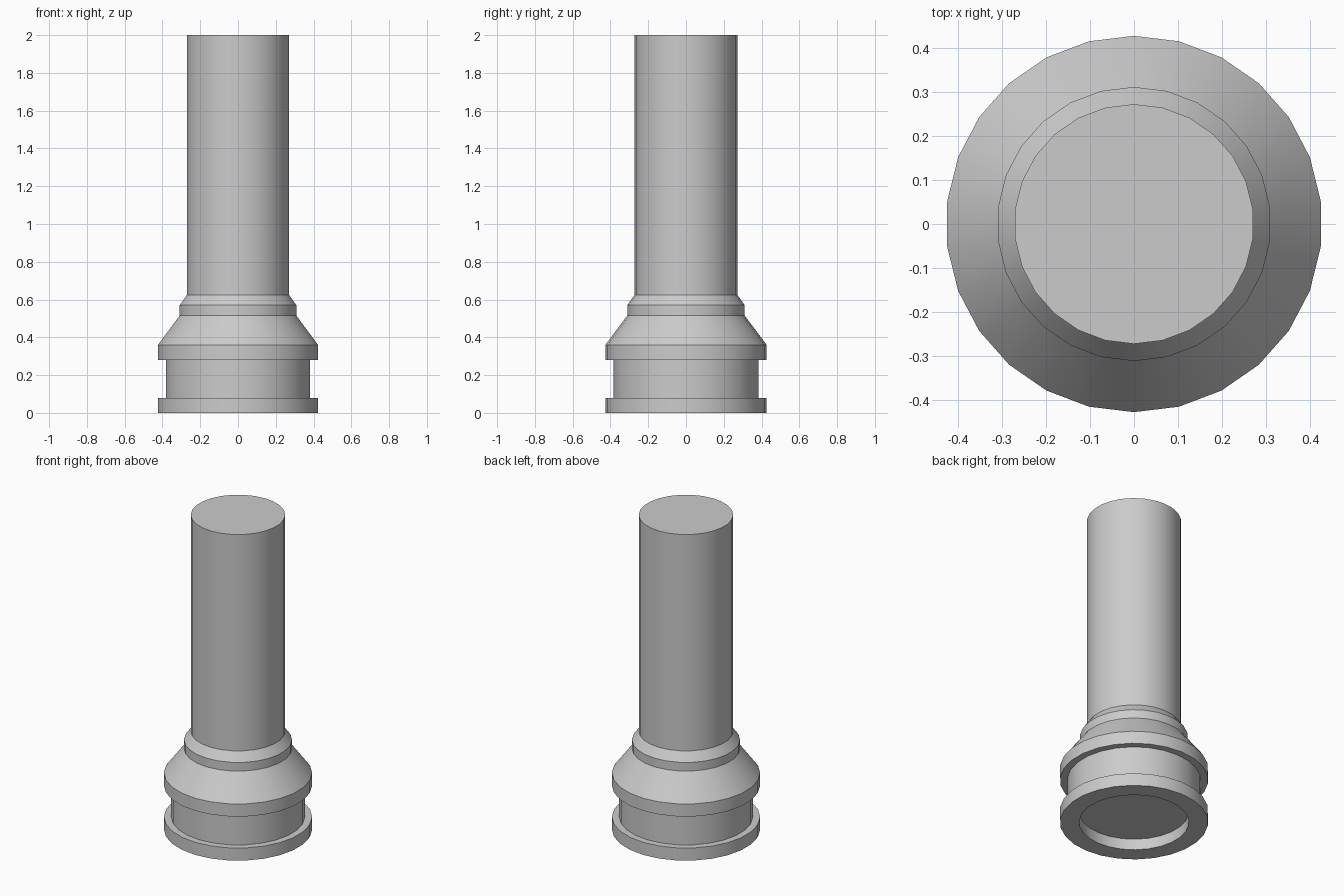
import bpy, bmesh
from math import radians, sin, cos, pi

if "Cube" in bpy.data.objects:
    bpy.data.objects.remove(bpy.data.objects["Cube"])

SIDES = 26

# Half profile (radius, height): recessed underside, flange, waist, collar, neck, shaft
PROFILE = [
    (0.316, 0.07), (0.316, 0.0), (0.427, 0.0), (0.427, 0.08),
    (0.385, 0.08), (0.385, 0.28), (0.427, 0.28), (0.427, 0.36),
    (0.311, 0.515), (0.311, 0.57), (0.272, 0.625), (0.272, 2.0),
]


def lathe(name, profile, sides):
    """Revolve a profile around z and cap both ends."""
    bm = bmesh.new()
    rings = [[bm.verts.new((r * sin(2 * pi * i / sides), r * cos(2 * pi * i / sides), z))
              for i in range(sides)] for r, z in profile]
    for a, b in zip(rings, rings[1:]):
        for i in range(sides):
            j = (i + 1) % sides
            bm.faces.new((a[i], a[j], b[j], b[i]))
    bm.faces.new(rings[0])
    bm.faces.new(rings[-1])
    bmesh.ops.recalc_face_normals(bm, faces=bm.faces[:])
    mesh = bpy.data.meshes.new(name)
    bm.to_mesh(mesh)
    bm.free()
    obj = bpy.data.objects.new(name, mesh)
    bpy.context.collection.objects.link(obj)
    return obj


# Column with moulded base
column = lathe("column", PROFILE, SIDES)
bpy.context.view_layer.objects.active = column
column.select_set(True)
bpy.ops.object.shade_smooth_by_angle(angle=radians(30))
